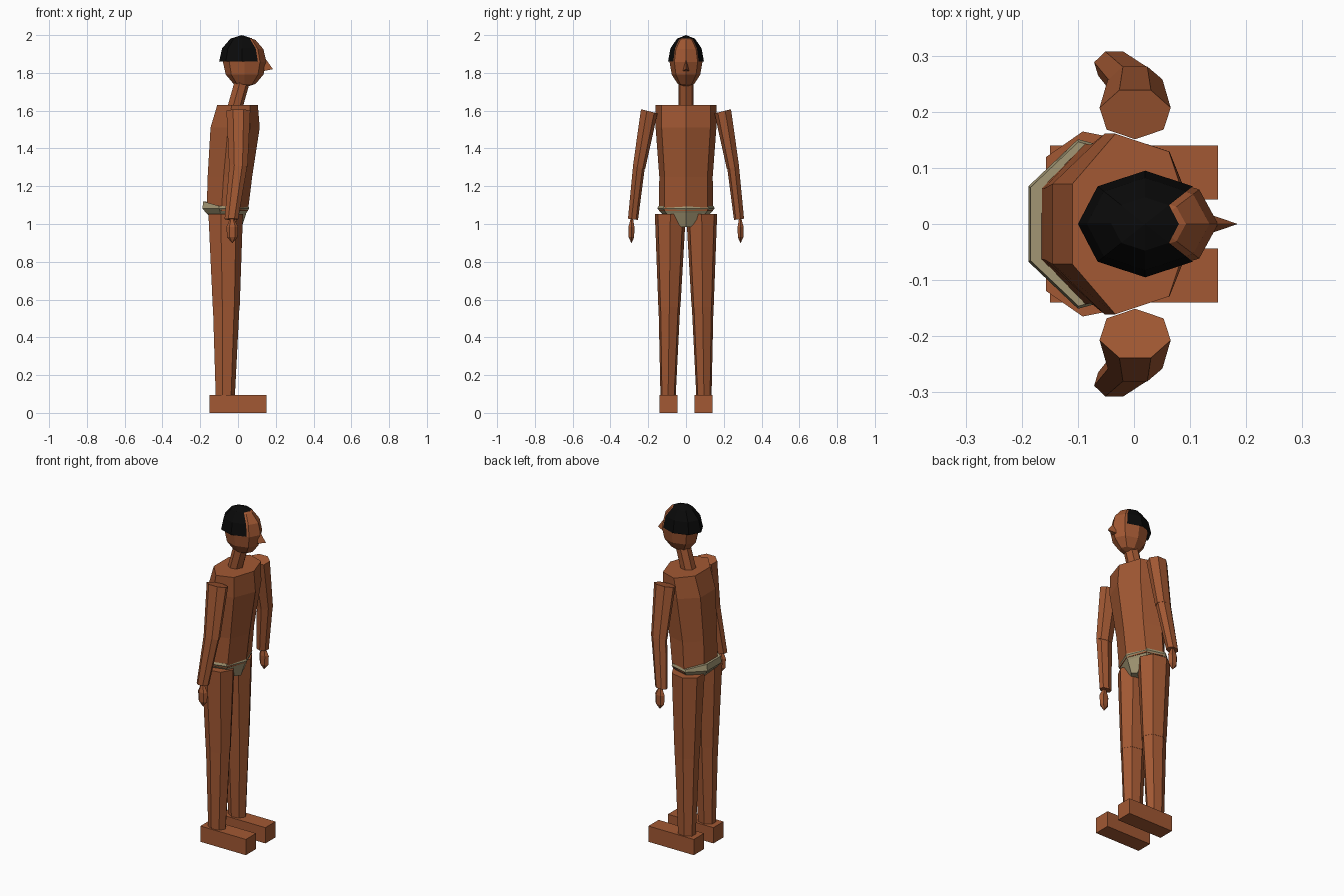
import bpy, bmesh, math

if "Cube" in bpy.data.objects:
    bpy.data.objects.remove(bpy.data.objects["Cube"])


def material(name, col):
    m = bpy.data.materials.new(name)
    m.diffuse_color = (*col, 1)
    m.use_nodes = True
    m.node_tree.nodes["Principled BSDF"].inputs["Base Color"].default_value = m.diffuse_color
    return m


SKIN = material("brown skin", (0.36, 0.098, 0.033))
CLOTH = material("khaki cloth", (0.38, 0.32, 0.18))
HAIR = material("black hair", (0.003, 0.003, 0.003))


def finish(name, bm, mat):
    bmesh.ops.recalc_face_normals(bm, faces=bm.faces)
    me = bpy.data.meshes.new(name)
    bm.to_mesh(me)
    bm.free()
    me.materials.append(mat)
    ob = bpy.data.objects.new(name, me)
    bpy.context.collection.objects.link(ob)
    return ob


def loft(name, rings, mat, n=7, phase=0.0, slope=0.0, cap=(True, True), skip=None):
    """Skin rings (cx, cy, cz, rx, ry); a ring with rx == 0 becomes a tip.
    slope tilts the rings along y; skip(i, level) leaves a face out."""
    bm = bmesh.new()
    loops = []
    for cx, cy, cz, rx, ry in rings:
        if rx == 0:
            loops.append([bm.verts.new((cx, cy, cz))] * n)
            continue
        ring = []
        for i in range(n):
            a = phase + 2 * math.pi * i / n
            dy = ry * math.sin(a)
            ring.append(bm.verts.new((cx + rx * math.cos(a), cy + dy, cz + slope * dy)))
        loops.append(ring)
    for k in range(len(loops) - 1):
        for i in range(n):
            if skip and skip(i, k):
                continue
            j = (i + 1) % n
            quad = [loops[k][i], loops[k][j], loops[k + 1][j], loops[k + 1][i]]
            bm.faces.new(list(dict.fromkeys(quad)))
    for loop, on, ring in ((loops[0], cap[0], rings[0]), (loops[-1], cap[1], rings[-1])):
        if on and ring[3] > 0:
            bm.faces.new(loop)
    return finish(name, bm, mat)


# Torso, leaning forward towards +x
loft("torso", [(-0.062, 0, 1.07, 0.115, 0.147), (-0.049, 0, 1.25, 0.124, 0.145),
               (-0.022, 0, 1.51, 0.137, 0.165), (-0.008, 0, 1.63, 0.113, 0.165)], SKIN)

# Briefs: bowl with the waistband raised at the back
briefs = loft("briefs", [(-0.04, 0, 0.985, 0.06, 0.033), (-0.068, 0, 1.058, 0.112, 0.135),
                         (-0.071, 0, 1.082, 0.13, 0.155), (-0.071, 0, 1.095, 0.126, 0.15)], CLOTH)
for v in briefs.data.vertices:
    if v.co.z > 1.09 and v.co.x < -0.15:
        v.co.z = 1.12

# Neck
loft("neck", [(-0.02, 0, 1.61, 0.043, 0.042), (0.025, 0, 1.77, 0.043, 0.042)], SKIN)


# Head, hair and nose
def dome(cx, cz, rx, ry, rz, angles):
    return [(cx, 0, cz + rz * math.sin(math.radians(a)),
             0 if abs(a) == 90 else rx * math.cos(math.radians(a)),
             ry * math.cos(math.radians(a))) for a in angles]


loft("head", dome(0.035, 1.858, 0.115, 0.087, 0.135, (-90, -60, -30, 0, 30, 60, 90)), SKIN, n=8)
# the two front sectors stay open for the face
loft("hair", dome(0.02, 1.86, 0.12, 0.095, 0.14, (0, 30, 60, 90)), HAIR, n=8,
     cap=(False, False), skip=lambda i, k: i in (0, 7) and k < 2)

bm = bmesh.new()
top, left, right, tip = [bm.verts.new(p) for p in
                         ((0.138, 0, 1.885), (0.138, 0.016, 1.81),
                          (0.138, -0.016, 1.81), (0.185, 0, 1.82))]
for f in ((top, left, tip), (top, tip, right), (left, right, tip), (top, right, left)):
    bm.faces.new(f)
finish("nose", bm, SKIN)

# Limbs, mirrored in y
for s, side in ((-1, "right"), (1, "left")):
    inward = -s * math.pi / 2
    loft(side + "_upper_arm", [(0.002, s * 0.25, 1.30, 0.05, 0.034),
                               (0.002, s * 0.197, 1.597, 0.065, 0.046)],
         SKIN, phase=inward, slope=s * 0.25)
    loft(side + "_forearm", [(-0.035, s * 0.282, 1.025, 0.037, 0.028),
                             (0.002, s * 0.25, 1.31, 0.049, 0.033)],
         SKIN, phase=inward, slope=s * 0.12)
    loft(side + "_hand", [(-0.03, s * 0.289, 0.898, 0, 0), (-0.03, s * 0.289, 0.93, 0.028, 0.017),
                          (-0.03, s * 0.289, 0.985, 0.031, 0.018),
                          (-0.032, s * 0.287, 1.03, 0.01, 0.007)], SKIN, n=6)
    loft(side + "_thigh", [(-0.066, s * 0.088, 0.56, 0.075, 0.06),
                           (-0.07, s * 0.083, 1.052, 0.096, 0.084)], SKIN)
    loft(side + "_shin", [(-0.07, s * 0.095, 0.08, 0.053, 0.041),
                          (-0.066, s * 0.088, 0.57, 0.074, 0.059)], SKIN)
    # Foot block
    bm = bmesh.new()
    bmesh.ops.create_cube(bm, size=1)
    for v in bm.verts:
        v.co.x *= 0.30
        v.co.y = v.co.y * 0.096 + s * 0.092
        v.co.z = (v.co.z + 0.5) * 0.094
    finish(side + "_foot", bm, SKIN)
